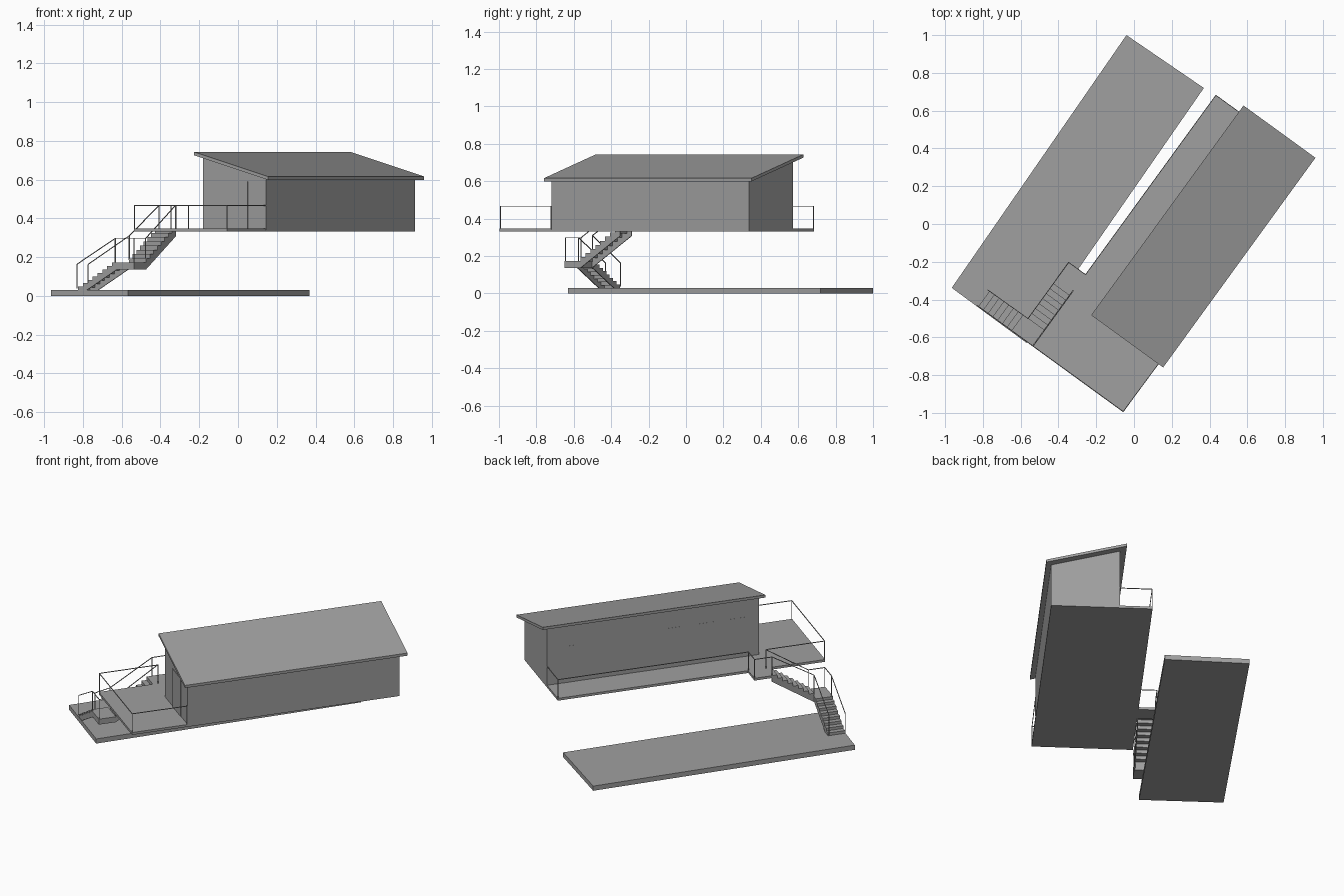
import bpy, bmesh, math
from mathutils import Vector

if "Cube" in bpy.data.objects:
    bpy.data.objects.remove(bpy.data.objects["Cube"])

ANG = math.radians(54)
U = Vector((math.cos(ANG), math.sin(ANG), 0))
V = Vector((math.sin(ANG), -math.cos(ANG), 0))
ORIGIN = Vector((0.002, -0.006, 0))

GREY = bpy.data.materials.new("dark_grey")
GREY.diffuse_color = (0.35, 0.35, 0.35, 1)
GREY.use_nodes = True
GREY.node_tree.nodes["Principled BSDF"].inputs["Base Color"].default_value = GREY.diffuse_color


def W(a, b, z):
    """House frame (a along the house, b across it) to world."""
    return ORIGIN + U * a + V * b + Vector((0, 0, z))


def make(name, bm):
    bmesh.ops.recalc_face_normals(bm, faces=bm.faces)
    me = bpy.data.meshes.new(name)
    bm.to_mesh(me)
    bm.free()
    me.materials.append(GREY)
    ob = bpy.data.objects.new(name, me)
    bpy.context.collection.objects.link(ob)
    return ob


def add_prism(bm, points, offset):
    face = bm.faces.new([bm.verts.new(p) for p in points])
    res = bmesh.ops.extrude_face_region(bm, geom=[face], use_keep_orig=True)
    moved = [g for g in res["geom"] if isinstance(g, bmesh.types.BMVert)]
    bmesh.ops.translate(bm, verts=moved, vec=offset)


def prism(name, points, offset):
    bm = bmesh.new()
    add_prism(bm, points, offset)
    return make(name, bm)


def box(name, a0, a1, b0, b1, z0, z1):
    pts = [W(a0, b0, z0), W(a1, b0, z0), W(a1, b1, z0), W(a0, b1, z0)]
    return prism(name, pts, Vector((0, 0, z1 - z0)))


def add_bar(bm, p, q, r=0.002):
    """Square bar from p to q."""
    d = (q - p).normalized()
    side = d.cross(Vector((0, 0, 1)))
    side = U.copy() if side.length < 0.01 else side.normalized()
    up = side.cross(d)
    ring = [p + side * (r * i) + up * (r * j)
            for i, j in ((-1, -1), (1, -1), (1, 1), (-1, 1))]
    add_prism(bm, ring, q - p)


def railing(name, path, height=0.125):
    """Top rail along the path with a post at every corner."""
    bm = bmesh.new()
    pts = [W(*p) for p in path]
    for p, q in zip(pts, pts[1:]):
        add_bar(bm, p, q)
    for p in pts:
        add_bar(bm, p - Vector((0, 0, height)), p)
    return make(name, bm)


def stairs(name, place, s0, s1, z0, z1, steps, width, foot):
    """Folded treads between two sawtooth stringers; place maps (s, z)."""
    run, rise = (s1 - s0) / steps, (z1 - z0) / steps
    saw = []
    for i in range(steps):
        saw += [(s0 + i * run, z0 + i * rise), (s0 + i * run, z0 + (i + 1) * rise)]
    saw.append((s1, z1))
    t = 0.005
    under = [(s + t * math.copysign(1, run), z - t) for s, z in saw]
    bm = bmesh.new()
    add_prism(bm, [place(s, z) for s, z in saw + under[::-1]], width)
    thin = width.normalized() * 0.006
    for shift in (Vector(), width - thin):
        outline = saw + foot
        add_prism(bm, [place(s, z) + shift for s, z in outline], thin)
    return make(name, bm)


# Ground slab
ground = [(-0.965, -0.338), (-0.567, -0.631), (0.37, 0.72), (-0.04, 1.0)]
prism("lower_slab", [Vector((x, y, 0)) for x, y in ground], Vector((0, 0, 0.03)))

# Raised deck with its stair landings
box("deck", -0.836, 0.812, -0.057, 0.535, 0.332, 0.347)
box("upper_landing", -0.471, -0.362, -0.168, -0.057, 0.332, 0.347)
box("middle_landing", -0.836, -0.731, -0.168, -0.057, 0.137, 0.172)

# House body and single-pitch roof
body = [(0.134, 0.334), (0.535, 0.334), (0.535, 0.604), (0.134, 0.713)]
prism("house_body", [W(-0.493, b, z) for b, z in body], U * 1.305)
roof = [(0.095, 0.726), (0.566, 0.599), (0.566, 0.616), (0.095, 0.743)]
prism("roof", [W(-0.52, b, z) for b, z in roof], U * 1.372)

# Door and window panels, barely proud of the walls
box("end_door", -0.496, -0.49, 0.27, 0.42, 0.347, 0.59)
for i, (a0, a1, z0, z1) in enumerate([(-0.046, 0.07, 0.45, 0.6),
                                      (-0.23, -0.12, 0.45, 0.6),
                                      (-0.42, -0.30, 0.45, 0.6),
                                      (0.64, 0.72, 0.347, 0.58)]):
    box(f"side_panel_{i + 1}", a0, a1, 0.1332, 0.136, z0, z1)

# Two flights of stairs
stairs("upper_stairs", lambda s, z: W(s, -0.167, z), -0.731, -0.471, 0.172, 0.347, 8,
       V * 0.11, [(-0.471, 0.307), (-0.731, 0.137)])
stairs("lower_stairs", lambda s, z: W(-0.836, s, z), -0.415, -0.167, 0.03, 0.172, 8,
       U * 0.105, [(-0.167, 0.137), (-0.36, 0.03)])

# Railings
T = 0.466
railing("deck_front_railing", [(-0.471, -0.057, T), (-0.833, -0.057, T),
                               (-0.833, 0.532, T), (-0.496, 0.535, T)])
railing("deck_side_railing", [(-0.471, -0.165, T), (-0.364, -0.165, T), (-0.364, -0.055, T),
                              (0.81, -0.055, T), (0.81, 0.134, T)])
railing("outer_stair_railing", [(-0.833, -0.425, 0.163), (-0.833, -0.18, 0.297),
                                (-0.833, -0.06, 0.297), (-0.731, -0.06, 0.297),
                                (-0.471, -0.06, T)])
railing("inner_stair_railing", [(-0.734, -0.425, 0.163), (-0.731, -0.165, 0.31),
                                (-0.471, -0.165, T)])
